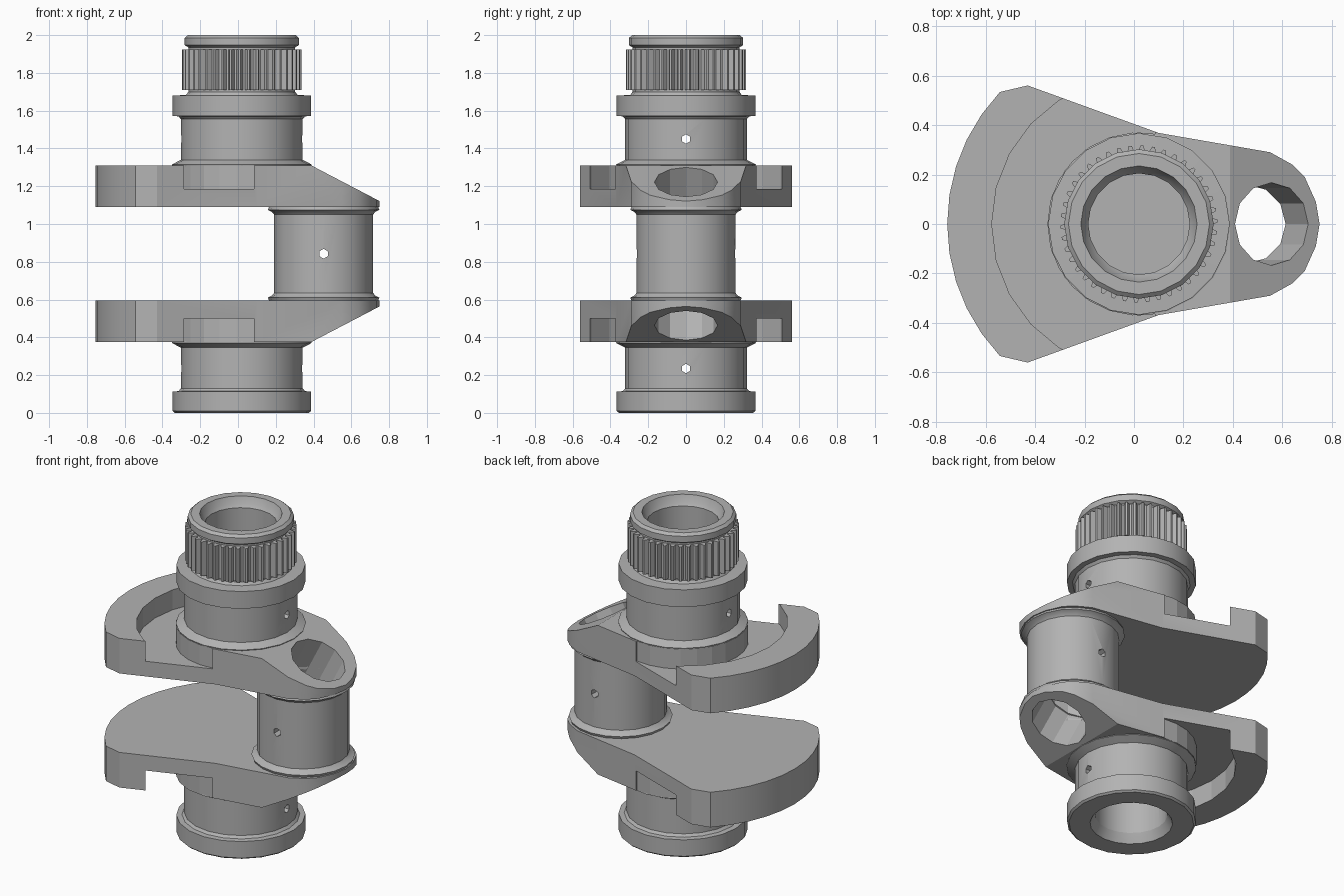
import bpy, bmesh, math
from mathutils import Vector

if "Cube" in bpy.data.objects:
    bpy.data.objects.remove(bpy.data.objects["Cube"])

CX, PX, MID = 0.02, 0.453, 0.8425   # shaft axis, pin axis, mirror height

steel = bpy.data.materials.new("steel grey")
steel.diffuse_color = (0.45, 0.45, 0.45, 1)
steel.use_nodes = True
steel.node_tree.nodes["Principled BSDF"].inputs["Base Color"].default_value = steel.diffuse_color


def finish(name, bm, cutter=False, flip=False):
    """Turn a bmesh into a named object; flip mirrors it about the mid height."""
    if flip:
        for v in bm.verts:
            v.co.z = 2 * MID - v.co.z
    bmesh.ops.remove_doubles(bm, verts=bm.verts, dist=1e-5)
    bmesh.ops.recalc_face_normals(bm, faces=bm.faces)
    me = bpy.data.meshes.new(name)
    bm.to_mesh(me)
    bm.free()
    me.materials.append(steel)
    ob = bpy.data.objects.new(name, me)
    bpy.context.collection.objects.link(ob)
    if cutter:
        ob.hide_render = True
        ob.display_type = 'WIRE'
    return ob


def lathe(name, profile, cx, n=20, **kw):
    """Spin an (r, z) profile that starts and ends on the axis."""
    bm = bmesh.new()
    vs = [bm.verts.new((cx + r, 0, z)) for r, z in profile]
    es = [bm.edges.new(p) for p in zip(vs, vs[1:])]
    bmesh.ops.spin(bm, geom=vs + es, cent=(cx, 0, 0), axis=(0, 0, 1),
                   angle=2 * math.pi, steps=n)
    return finish(name, bm, **kw)


def prism(name, pts, offset, **kw):
    """Extrude a closed polygon of 3D points."""
    bm = bmesh.new()
    f = bm.faces.new([bm.verts.new(p) for p in pts])
    ext = bmesh.ops.extrude_face_region(bm, geom=[f])
    bmesh.ops.translate(bm, vec=offset,
                        verts=[g for g in ext["geom"] if isinstance(g, bmesh.types.BMVert)])
    return finish(name, bm, **kw)


def rod(name, centre, axis, r, depth, n, **kw):
    """Cylinder along any axis, used for drilling."""
    bm = bmesh.new()
    bmesh.ops.create_cone(bm, cap_ends=True, segments=n, radius1=r, radius2=r, depth=depth)
    bmesh.ops.rotate(bm, verts=bm.verts,
                     matrix=Vector(axis).to_track_quat('Z', 'Y').to_matrix())
    bmesh.ops.translate(bm, verts=bm.verts, vec=centre)
    return finish(name, bm, cutter=True, **kw)


def cut(ob, *cutters):
    for c in cutters:
        m = ob.modifiers.new("cut", 'BOOLEAN')
        m.operation, m.solver, m.object = 'DIFFERENCE', 'EXACT', c


def arc(r, a0, a1, n, z):
    return [(CX + r * math.cos(a), r * math.sin(a), z)
            for a in (math.radians(a0 + (a1 - a0) * i / n) for i in range(n + 1))]


# journals with flanges and bores: shared lower half, then each outer end
journal = [(0, 1.28), (.36, 1.28), (.37, 1.315), (.345, 1.328), (.322, 1.34),
           (.322, 1.555), (.335, 1.57), (.367, 1.572)]
upper_end = [(.367, 1.68), (.295, 1.683), (.283, 1.70), (.283, 1.935), (.302, 1.947),
             (.302, 1.985), (.285, 2.0), (.235, 2.0), (.22, 1.96), (.205, 1.94),
             (.205, 1.36), (0, 1.36)]
lower_end = [(.367, 1.675), (.355, 1.685), (.235, 1.685), (.215, 1.65), (.205, 1.63),
             (.205, 1.36), (0, 1.36)]
upper_shaft = lathe("upper_journal", journal + upper_end, CX)
lower_shaft = lathe("lower_journal", journal + lower_end, CX, flip=True)

# splined drive ring
TEETH = 42
bm = bmesh.new()
rings = []
for i in range(TEETH * 4):
    a = 2 * math.pi * (i + .5) / (TEETH * 4)
    r = .317 if i % 4 < 2 else .288
    c, s = math.cos(a), math.sin(a)
    rings.append([bm.verts.new((CX + q * c, q * s, z))
                  for q, z in ((.25, 1.71), (r, 1.71), (r, 1.925), (.25, 1.925))])
for i, p in enumerate(rings):
    q = rings[(i + 1) % len(rings)]
    for k in range(4):
        j = (k + 1) % 4
        bm.faces.new((p[k], q[k], q[j], p[j]))
spline = finish("drive_spline", bm)

# crank pin
half = [(0, 1.10), (.285, 1.10), (.295, 1.075), (.275, 1.065), (.262, 1.05)]
pin = lathe("crank_pin", half + [(r, 2 * MID - z) for r, z in reversed(half)], PX)
pin_bore = rod("pin_bore_cutter", (PX, 0, MID), (0, 0, 1), .16, .48, 12)
pin_oil = rod("pin_oil_cutter", (PX, 0, MID), (0, 1, 0), .026, .8, 6)
cut(pin, pin_bore, pin_oil)

# crank webs with counterweights
side = [(.75, 0), (.735, .09), (.69, .19), (.64, .24), (.55, .29), (.10, .368), (-.43, .56)]
outline = [(x, y, 1.09) for x, y in side]
outline += arc(.775, 136.5, 223.5, 10, 1.09)
outline += [(x, -y, 1.09) for x, y in reversed(side[1:])]
recess = arc(.37, 80, 280, 14, 1.185) + arc(.595, 280, 80, 14, 1.185)
slope = [(.35, -.6, 1.33), (.80, -.6, 1.095), (.90, -.6, 1.5), (.35, -.6, 1.5)]

parts = [upper_shaft, lower_shaft, spline, pin]
for name, flip, shaft in (("upper", False, upper_shaft), ("lower", True, lower_shaft)):
    web = prism(name + "_web", outline, (0, 0, .22), flip=flip)
    pocket = prism(name + "_pocket_cutter", recess, (0, 0, .3), cutter=True, flip=flip)
    bevel = prism(name + "_slope_cutter", slope, (0, 1.2, 0), cutter=True, flip=flip)
    drill = rod(name + "_drill_cutter", (.555, 0, 1.22), (.46, 0, .89), .167, .5, 12, flip=flip)
    oil = rod(name + "_oil_cutter", (CX, 0, 1.45), (1, 0, 0), .025, 1.0, 6, flip=flip)
    cut(web, pocket, bevel, drill, pin_bore)
    cut(pin, drill)
    cut(shaft, oil)
    parts.append(web)

# smooth round surfaces, keep edges crisp
bpy.ops.object.select_all(action='DESELECT')
for ob in parts:
    ob.select_set(True)
bpy.context.view_layer.objects.active = parts[0]
bpy.ops.object.shade_smooth_by_angle(angle=math.radians(25))
